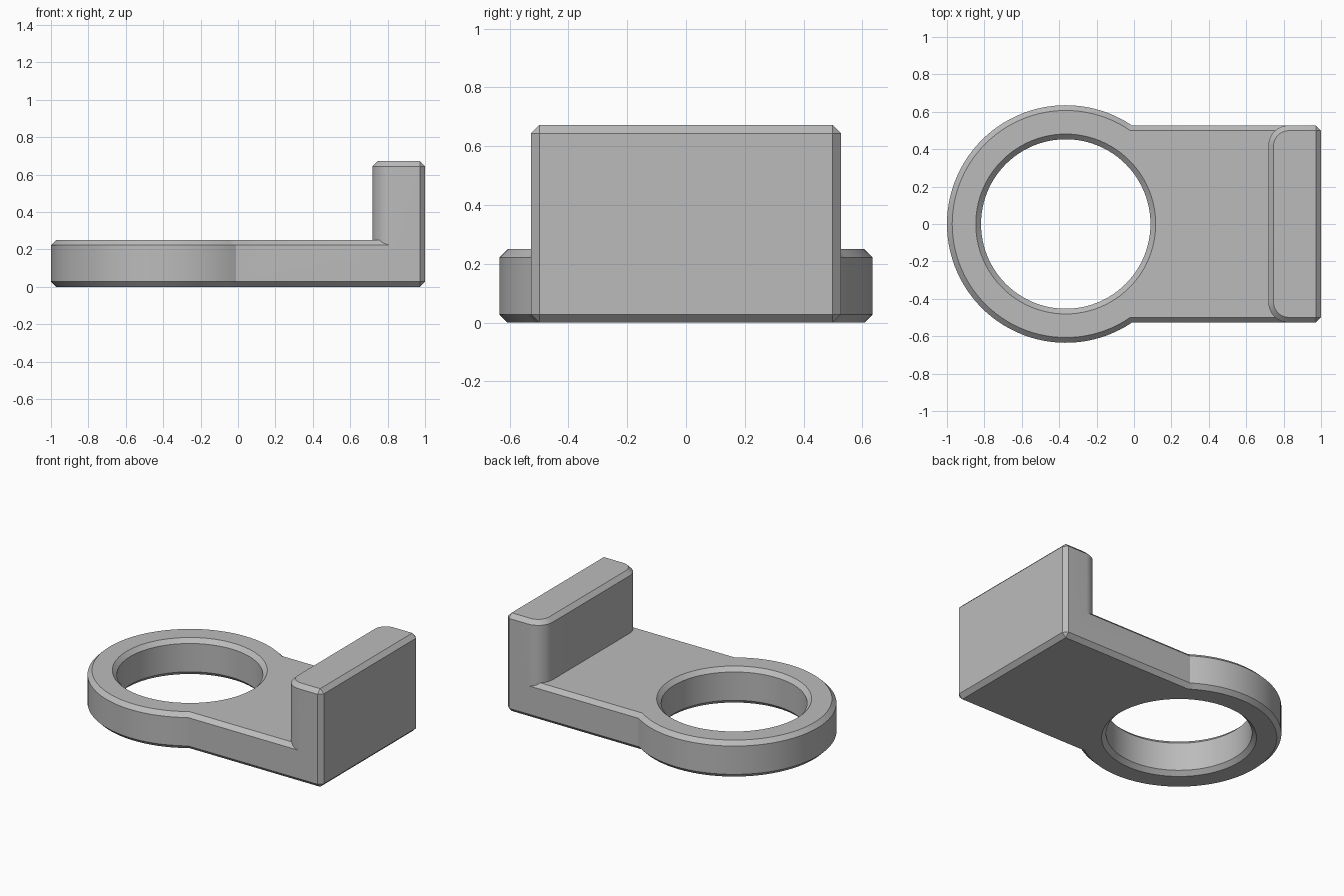
import bpy, bmesh
from math import sin, cos, asin, pi

CHAMFER = 0.028
HALF_W = 0.527
RING_X, RING_R, HOLE_R = -0.365, 0.635, 0.453
PLATE_H, WALL_H = 0.25, 0.672
WALL_X, ROUND = 0.718, 0.11

cube = bpy.data.objects.get("Cube")
if cube:
    bpy.data.objects.remove(cube, do_unlink=True)

grey = bpy.data.materials.new("plain grey")
grey.use_nodes = True
colour = (0.5, 0.5, 0.5, 1)
grey.diffuse_color = colour
grey.node_tree.nodes["Principled BSDF"].inputs["Base Color"].default_value = colour


def arc(cx, cy, r, start, end, steps):
    """Points along an arc, both ends included."""
    angles = [start + (end - start) * i / steps for i in range(steps + 1)]
    return [(cx + r * cos(a), cy + r * sin(a)) for a in angles]


def right_end(d):
    """Straight end with cut corners, from front to back."""
    front = [(1 - CHAMFER, d - HALF_W), (1 - d, CHAMFER - HALF_W)]
    return front + [(x, -y) for x, y in reversed(front)]


def plate_outline(d):
    a = asin((HALF_W - d) / (RING_R - d))
    return right_end(d) + arc(RING_X, 0, RING_R - d, a, 2 * pi - a, 72)


def wall_outline(d):
    cx, cy, r = WALL_X + ROUND, HALF_W - ROUND, ROUND - d
    return (right_end(d) + arc(cx, cy, r, pi / 2, pi, 12)
            + arc(cx, -cy, r, pi, 1.5 * pi, 12))


def hole_outline(d):
    return arc(RING_X, 0, HOLE_R - d, 0, 2 * pi, 96)[:-1]


def stack(name, outline, levels):
    """Solid through (height, inset) levels of one outline."""
    bm = bmesh.new()
    loops = [[bm.verts.new((x, y, z)) for x, y in outline(d)] for z, d in levels]
    for low, high in zip(loops, loops[1:]):
        for i in range(len(low)):
            j = (i + 1) % len(low)
            bm.faces.new((low[i], low[j], high[j], high[i]))
    bm.faces.new(loops[0][::-1])
    bm.faces.new(loops[-1])
    bmesh.ops.remove_doubles(bm, verts=bm.verts, dist=1e-5)
    bmesh.ops.recalc_face_normals(bm, faces=bm.faces)
    mesh = bpy.data.meshes.new(name)
    bm.to_mesh(mesh)
    bm.free()
    mesh.materials.append(grey)
    obj = bpy.data.objects.new(name, mesh)
    bpy.context.collection.objects.link(obj)
    return obj


def combine(target, other, operation):
    bpy.context.view_layer.objects.active = target
    mod = target.modifiers.new("join", 'BOOLEAN')
    mod.operation, mod.object, mod.solver = operation, other, 'EXACT'
    bpy.ops.object.modifier_apply(modifier=mod.name)
    bpy.data.objects.remove(other, do_unlink=True)


# Ring plate with chamfered rims
bracket = stack("bracket", plate_outline, [
    (0, CHAMFER), (CHAMFER, 0), (PLATE_H - CHAMFER, 0), (PLATE_H, CHAMFER)])

# Upright wall with rounded inner corners
wall = stack("wall", wall_outline, [
    (PLATE_H / 2, 0), (WALL_H - CHAMFER, 0), (WALL_H, CHAMFER)])
combine(bracket, wall, 'UNION')

# Through hole, widened at both rims
flare = CHAMFER * 2
hole = stack("hole", hole_outline, [
    (-CHAMFER, -flare), (CHAMFER, 0),
    (PLATE_H - CHAMFER, 0), (PLATE_H + CHAMFER, -flare)])
combine(bracket, hole, 'DIFFERENCE')

bpy.ops.object.select_all(action='DESELECT')
bracket.select_set(True)
bpy.context.view_layer.objects.active = bracket
bpy.ops.object.shade_smooth_by_angle(angle=pi / 6)
